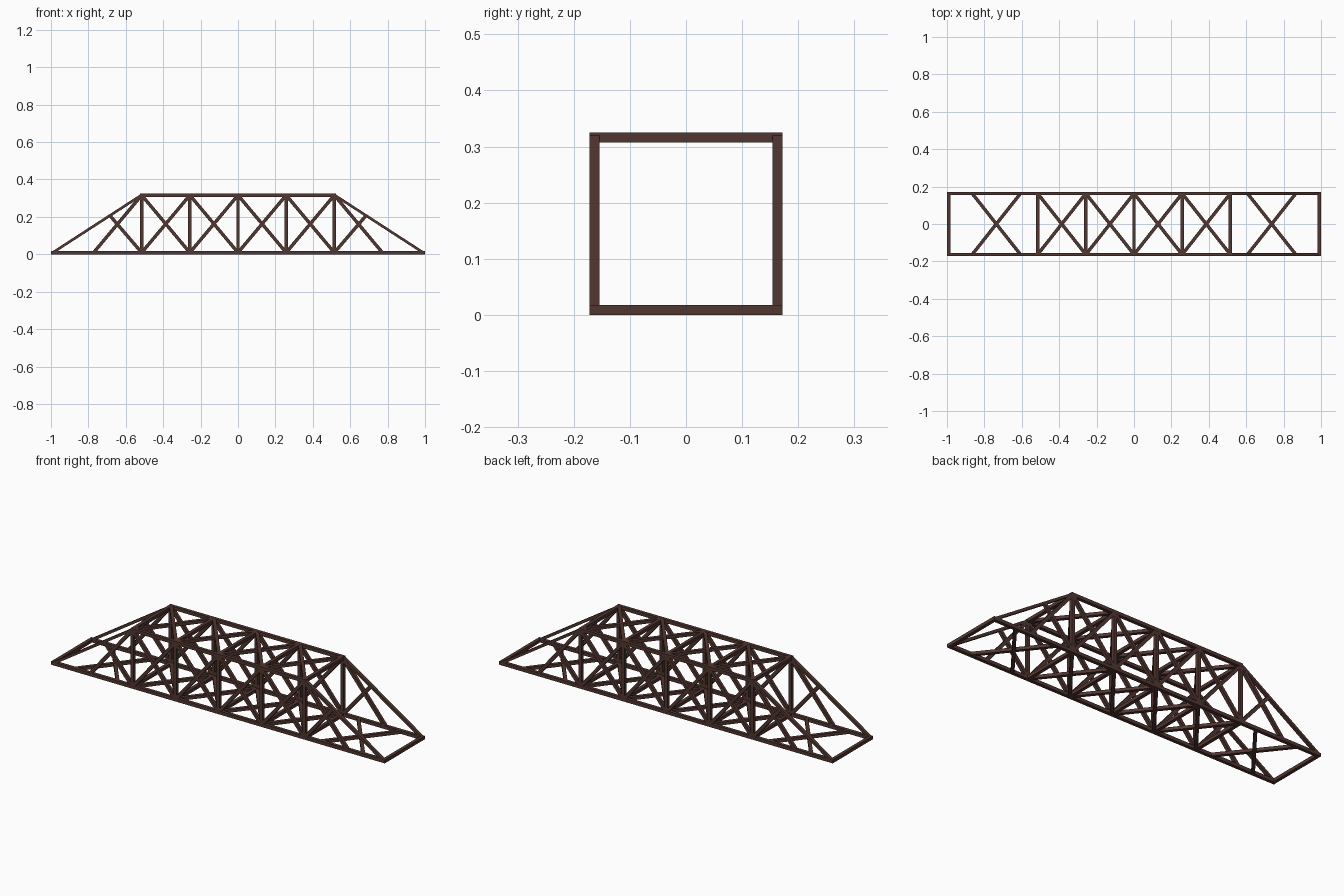
import bpy, bmesh
from mathutils import Vector, Matrix

if "Cube" in bpy.data.objects:
    bpy.data.objects.remove(bpy.data.objects["Cube"])

T = 0.018                    # member thickness
LO, HI = T / 2, 0.325 - T / 2  # chord centre heights
Y = 0.172 - T / 2            # truss plane
NODES = [-0.515, -0.2575, 0.0, 0.2575, 0.515]
END = 0.991

brown = bpy.data.materials.new("dark brown")
brown.diffuse_color = (0.082, 0.037, 0.030, 1)
brown.use_nodes = True
brown.node_tree.nodes["Principled BSDF"].inputs["Base Color"].default_value = brown.diffuse_color


def beam(bm, a, b, across, w=T, d=T):
    """Square bar from a to b; 'across' is its depth direction (size d)."""
    a, b = Vector(a), Vector(b)
    x = (b - a).normalized()
    z = Vector(across)
    y = z.cross(x)
    rot = Matrix((x, y, z)).transposed().to_4x4()
    size = Matrix.Diagonal(((b - a).length, w, d, 1))
    bmesh.ops.create_cube(bm, size=1, matrix=Matrix.Translation((a + b) / 2) @ rot @ size)


def part(name, bars):
    bm = bmesh.new()
    for bar in bars:
        beam(bm, *bar)
    me = bpy.data.meshes.new(name)
    bm.to_mesh(me)
    bm.free()
    me.materials.append(brown)
    ob = bpy.data.objects.new(name, me)
    bpy.context.collection.objects.link(ob)


YD, ZD = (0, 1, 0), (0, 0, 1)

# side trusses
for side, y in (("front", -Y), ("back", Y)):
    part(side + "_bottom_chord", [((-1, y, LO), (1, y, LO), YD)])
    part(side + "_top_chord", [((-0.524, y, HI), (0.524, y, HI), YD)])
    part(side + "_sloped_ends", [((s * 0.992, y, 0.008), (s * 0.517, y, HI), YD, 0.014)
                                 for s in (-1, 1)])
    part(side + "_posts", [((x, y, LO), (x, y, HI), YD, T, T - 0.0004) for x in NODES])
    diag = []
    for x0, x1 in zip(NODES, NODES[1:]):
        diag.append(((x0, y, LO), (x1, y, HI), YD, T, T - 0.001))
        diag.append(((x0, y, HI), (x1, y, LO), YD, T, T - 0.0016))
    # end panels: one full diagonal, one stopping at the slope
    for s in (-1, 1):
        diag.append(((s * 0.772, y, LO), (s * 0.515, y, HI), YD, T, T - 0.001))
        diag.append(((s * 0.515, y, LO), (s * 0.684, y, 0.206), YD, T, T - 0.0016))
    part(side + "_diagonals", diag)

# cross beams and X bracing in floor and roof
for name, z, xs in (("floor", LO, [-END] + NODES + [END]), ("roof", HI, NODES)):
    part(name + "_cross_beams", [((x, -Y, z), (x, Y, z), ZD, T, T - 0.0004) for x in xs])
    panels = list(zip(NODES, NODES[1:]))
    if name == "floor":
        panels += [(-0.865, -0.607), (0.607, 0.865)]
    braces = []
    for x0, x1 in panels:
        braces.append(((x0, -Y, z), (x1, Y, z), ZD, T, T - 0.001))
        braces.append(((x0, Y, z), (x1, -Y, z), ZD, T, T - 0.0016))
    part(name + "_bracing", braces)
